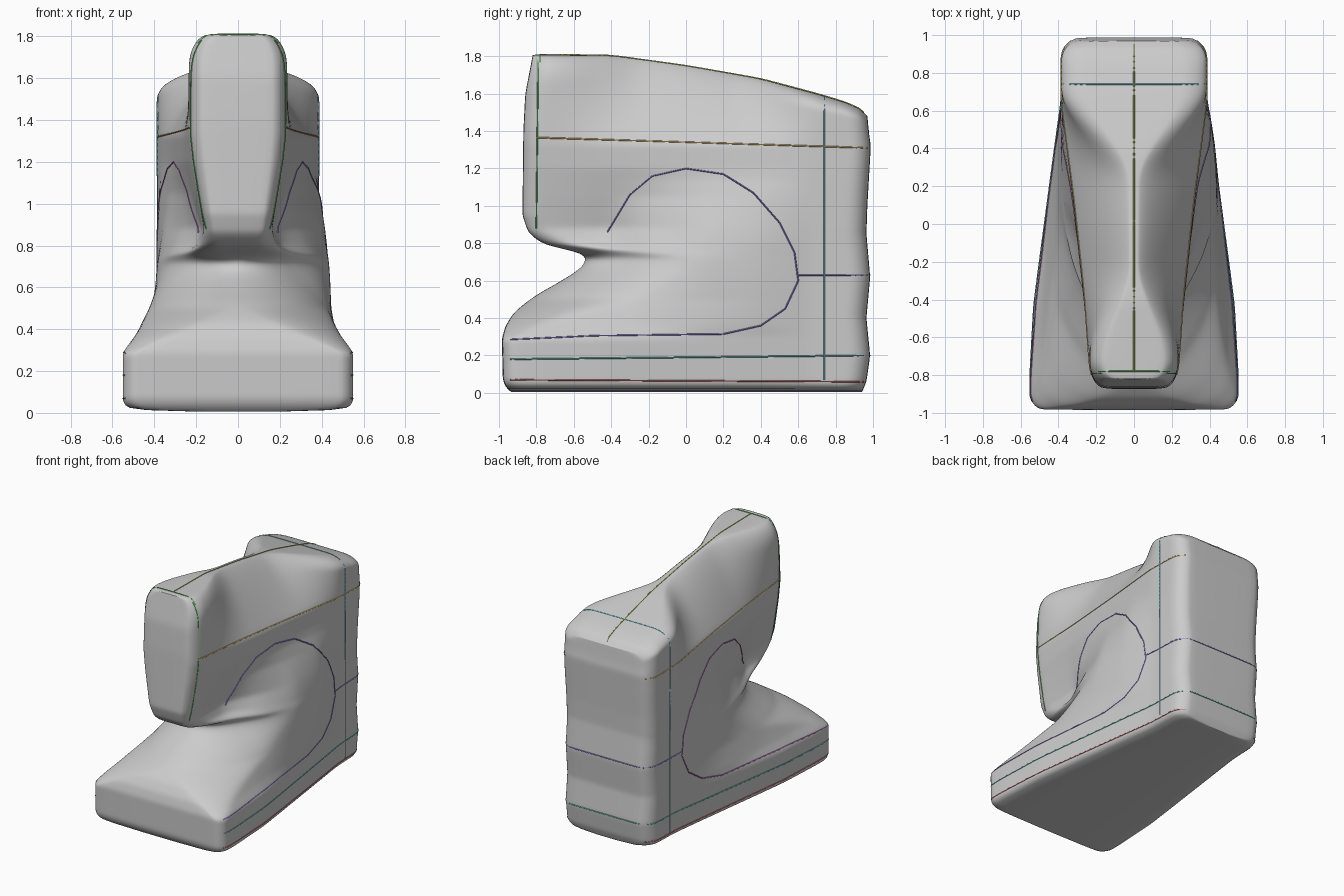
import bpy, bmesh
from math import sin, cos, pi, sqrt
from mathutils import Vector
from mathutils.bvhtree import BVHTree

if "Cube" in bpy.data.objects:
    bpy.data.objects.remove(bpy.data.objects["Cube"])


def interp(table, t):
    """Piecewise linear lookup; each table row is (key, value, value...)."""
    if t <= table[0][0]:
        return table[0][1:]
    for a, b in zip(table, table[1:]):
        if t <= b[0]:
            f = (t - a[0]) / (b[0] - a[0])
            return tuple(p + (q - p) * f for p, q in zip(a[1:], b[1:]))
    return table[-1][1:]


# Front silhouette (z, y)
FRONT = [(0, -.93), (.03, -.965), (.07, -.98), (.29, -.985), (.36, -.965), (.43, -.92),
         (.48, -.86), (.53, -.79), (.58, -.70), (.64, -.60), (.68, -.55), (.72, -.535),
         (.75, -.56), (.77, -.66), (.79, -.75), (.82, -.80), (.86, -.845), (.95, -.875),
         (1.4, -.87), (1.6, -.86), (1.8, -.82)]
# Back silhouette (z, y)
BACK = [(0, .94), (.06, .965), (.2, .985), (.4, .965), (.62, .985), (.85, .965),
        (1.0, .97), (1.31, .988), (1.5, .98), (1.8, .97)]
# Ridge height along the body (y, z)
TOP = [(-.9, 1.79), (-.8, 1.81), (-.4, 1.805), (0, 1.75), (.4, 1.68), (.7, 1.60),
       (.85, 1.555), (.93, 1.52), (.99, 1.46)]
# z, nose share, nose depth, then half widths at the stations in YS
YS = [-.8, -.43, -.2, .1, .4, .65, 1.0]
WIDTH = [
    (.00, .15, .08, .51, .49, .46, .42, .38, .35, .34),
    (.05, .15, .08, .55, .53, .50, .46, .42, .385, .37),
    (.29, .15, .08, .55, .53, .50, .46, .42, .385, .37),
    (.36, .40, .20, .50, .49, .47, .45, .42, .385, .37),
    (.50, 1.0, .60, .42, .43, .43, .42, .41, .385, .37),
    (.72, 1.0, .60, .30, .32, .36, .40, .40, .385, .37),
    (.80, .50, .18, .17, .20, .31, .385, .40, .385, .37),
    (.88, .35, .11, .16, .175, .27, .37, .395, .385, .375),
    (1.05, .35, .11, .19, .22, .26, .33, .38, .385, .38),
    (1.20, .35, .11, .215, .255, .285, .32, .36, .385, .385),
    (1.33, .35, .11, .23, .265, .29, .32, .355, .385, .385)]
CREASE = 1.33


def half_width(y, zn, y0, y1, t, side):
    k, ry, *ws = interp(WIDTH, zn)
    w = interp(list(zip(YS, ws)), y)[0]
    # the two flanks bulge by different amounts
    bump = max(0, 1 - ((y - .15) / .5) ** 2) * max(0, 1 - ((zn - .72) / .42) ** 2)
    w += bump * (.035 if side > 0 else -.015)
    # crown: box-like at both ends, ridge-like between
    m = max(0, 1 - max(0, y + .76) / .55, 1 - max(0, .72 - y) / .5)
    m = m * m * (3 - 2 * m)
    box = 1 - .4 * (1 - sqrt(max(0, 1 - (max(0, t - .68) / .32) ** 2)))
    ridge = .06 + .94 * max(0, 1 - t) ** .75
    w *= box * m + ridge * (1 - m)
    # rounded front and rear corners
    for d, r, share in ((y - y0, ry, k), (y1 - y, .11, .28)):
        if d < r:
            w *= 1 - share * (1 - sqrt(max(0, 1 - (1 - d / r) ** 2)))
    return w


# Main body: stacked rings, one flank per side
N = 90
levels = [(.012 * i, 0) for i in range(111)]
levels += [(CREASE + .47 * sin(pi / 2 * i / 30), sin(pi / 2 * i / 30)) for i in range(31)]
bm = bmesh.new()
rows = []
for zn, t in levels:
    y0, y1 = interp(FRONT, zn)[0], interp(BACK, zn)[0]
    right, left = [], []
    for i in range(N + 1):
        y = y0 + (y1 - y0) * (1 - cos(pi * i / N)) / 2
        z = zn if t == 0 else CREASE + t * (interp(TOP, y)[0] - CREASE)
        for side, lst in ((1, right), (-1, left)):
            x = max(.004, half_width(y, zn, y0, y1, t, side))
            lst.append(bm.verts.new((side * x, y, z)))
    rows.append((right, left))


def strip(a, b):
    for i in range(len(a) - 1):
        bm.faces.new((a[i], a[i + 1], b[i + 1], b[i]))


for (r0, l0), (r1, l1) in zip(rows, rows[1:]):
    strip(r0 + l0[::-1] + r0[:1], r1 + l1[::-1] + r1[:1])
strip(rows[0][1], rows[0][0])
strip(rows[-1][0], rows[-1][1])
for _ in range(5):
    bmesh.ops.smooth_vert(bm, verts=bm.verts, factor=.5,
                          use_axis_x=True, use_axis_y=True, use_axis_z=True)
bmesh.ops.recalc_face_normals(bm, faces=bm.faces)
tree = BVHTree.FromBMesh(bm)
mesh = bpy.data.meshes.new("machine_body")
bm.to_mesh(mesh)
bm.free()
body = bpy.data.objects.new("machine_body", mesh)
bpy.context.collection.objects.link(body)
for p in mesh.polygons:
    p.use_smooth = True


# Feature lines: thin cords laid on the surface
def feature_line(name, color, pts, direction):
    d = Vector(direction)
    path = []
    for a, b in zip(pts, pts[1:]):
        a, b = Vector(a), Vector(b)
        n = max(2, int((b - a).length / .03))
        for i in range(n + 1):
            hit = tree.ray_cast(a.lerp(b, i / n) - d * 3, d)[0]
            if hit:
                path.append(hit)
    if len(path) < 2:
        return
    cu = bpy.data.curves.new(name, 'CURVE')
    cu.dimensions = '3D'
    cu.bevel_depth = .004
    cu.bevel_resolution = 0
    sp = cu.splines.new('POLY')
    sp.points.add(len(path) - 1)
    for q, c in zip(sp.points, path):
        q.co = (*c, 1)
    mat = bpy.data.materials.new(name)
    mat.diffuse_color = (*color, 1)
    mat.use_nodes = True
    mat.node_tree.nodes["Principled BSDF"].inputs["Base Color"].default_value = mat.diffuse_color
    cu.materials.append(mat)
    bpy.context.collection.objects.link(bpy.data.objects.new(name, cu))


ARCH = [(-.94, .285), (-.5, .305), (.2, .315), (.4, .36), (.53, .45), (.6, .6), (.58, .75),
        (.5, .91), (.36, 1.07), (.2, 1.17), (0, 1.2), (-.18, 1.16), (-.3, 1.06), (-.42, .86)]
SIDE_LINES = [("arch_line", (.3, .2, .7), ARCH),
              ("crease_line", (.75, .5, .15), [(-.8, 1.365), (.97, 1.31)]),
              ("column_line", (.2, .6, .75), [(.74, .07), (.74, 1.54)]),
              ("base_line", (.1, .5, .4), [(-.94, .18), (.95, .2)]),
              ("foot_line", (.7, .15, .15), [(-.94, .07), (.95, .06)]),
              ("rear_line", (.25, .2, .6), [(.6, .63), (.97, .63)]),
              ("head_line", (.1, .55, .1), [(-.8, .88), (-.79, 1.78)])]
for name, color, pts in SIDE_LINES:
    for side, tag in ((1, "_right"), (-1, "_left")):
        c = (.55, .15, .55) if name == "arch_line" and side < 0 else color
        feature_line(name + tag, c, [(0, y, z) for y, z in pts], (-side, 0, 0))
feature_line("ridge_line", (.55, .65, .1), [(0, -.78, 0), (0, .95, 0)], (0, 0, -1))
feature_line("rear_top_line", (.2, .6, .75), [(-.34, .74, 0), (.34, .74, 0)], (0, 0, -1))
feature_line("head_top_line", (.1, .55, .1), [(-.19, -.78, 0), (.19, -.78, 0)], (0, 0, -1))
for name, color, z in (("rear_middle_line", (.25, .2, .6), .63),
                       ("rear_base_line", (.1, .5, .4), .2)):
    feature_line(name, color, [(-.3, 0, z), (.3, 0, z)], (0, -1, 0))
